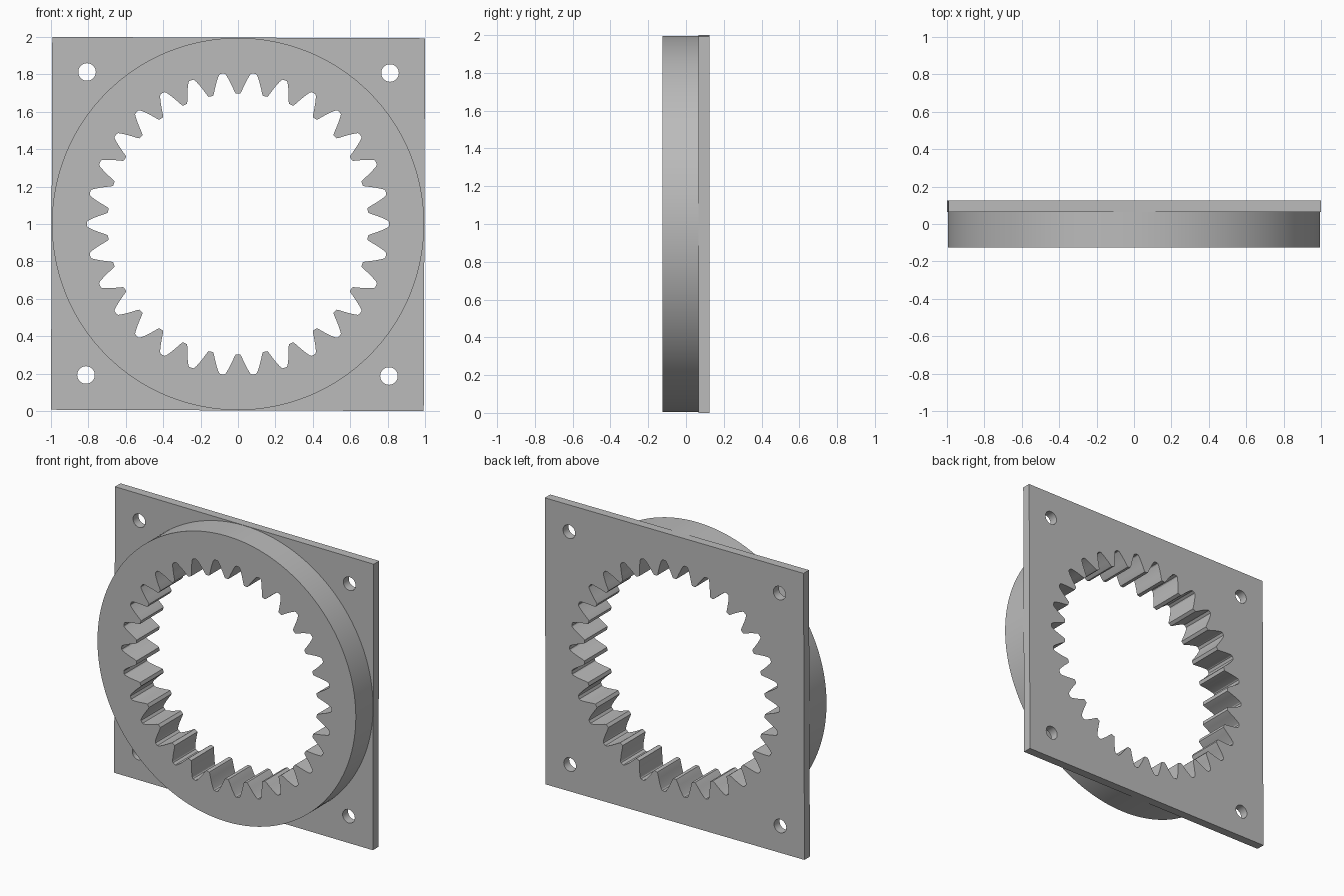
import bpy
from math import cos, sin, pi, radians

TEETH = 30
TILT = radians(-0.2)  # the plate sits very slightly turned

old = bpy.data.objects.get("Cube")
if old:
    bpy.data.objects.remove(old)

grey = bpy.data.materials.new("plain grey")
grey.use_nodes = True
colour = (0.5, 0.5, 0.5, 1)
grey.diffuse_color = colour
grey.node_tree.nodes["Principled BSDF"].inputs["Base Color"].default_value = colour


def circle(radius, count, cx=0, cz=0):
    return [(cx + radius * cos(2 * pi * i / count), cz + radius * sin(2 * pi * i / count))
            for i in range(count)]


def turned(points):
    c, s = cos(TILT), sin(TILT)
    return [(x * c - z * s, x * s + z * c) for x, z in points]


def tooth_opening():
    # one gap between teeth: (radius, half width), from tooth tip to root
    flank = [(0.695, 0.061), (0.705, 0.056), (0.735, 0.046), (0.765, 0.035),
             (0.79, 0.024), (0.803, 0.017), (0.808, 0.010)]
    gap = [(r, -w) for r, w in flank] + [(r, w) for r, w in reversed(flank)]
    points = []
    for i in range(TEETH):
        a = 2 * pi * i / TEETH
        points += [(r * cos(a) - w * sin(a), r * sin(a) + w * cos(a)) for r, w in gap]
    return points


def slab(name, outlines, y_front, y_back):
    # filled outline with holes, given thickness along y
    curve = bpy.data.curves.new(name, "CURVE")
    curve.dimensions = "2D"
    curve.fill_mode = "BOTH"
    curve.extrude = (y_back - y_front) / 2
    for points in outlines:
        spline = curve.splines.new("POLY")
        spline.points.add(len(points) - 1)
        for p, (x, z) in zip(spline.points, points):
            p.co = (x, z, 0, 1)
        spline.use_cyclic_u = True
    obj = bpy.data.objects.new(name, curve)
    bpy.context.collection.objects.link(obj)
    obj.rotation_euler.x = pi / 2
    obj.location = (0, (y_front + y_back) / 2, 1)
    bpy.ops.object.select_all(action="DESELECT")
    obj.select_set(True)
    bpy.context.view_layer.objects.active = obj
    bpy.ops.object.convert(target="MESH")
    obj = bpy.context.view_layer.objects.active
    obj.data.materials.clear()
    obj.data.materials.append(grey)
    bpy.ops.object.transform_apply(location=True, rotation=True, scale=True)
    bpy.ops.object.shade_smooth_by_angle(angle=radians(20))
    return obj


opening = tooth_opening()

# round toothed ring at the front
slab("toothed_ring", [circle(0.995, 128), opening], -0.125, 0.065)

# square mounting plate with four bolt holes
h = 0.9965
square = [(-h, -h), (h, -h), (h, h), (-h, h)]
holes = [circle(0.047, 32, x, z) for x in (-0.81, 0.81) for z in (-0.81, 0.81)]
slab("mounting_plate", [turned(square), opening] + [turned(p) for p in holes], 0.065, 0.125)
